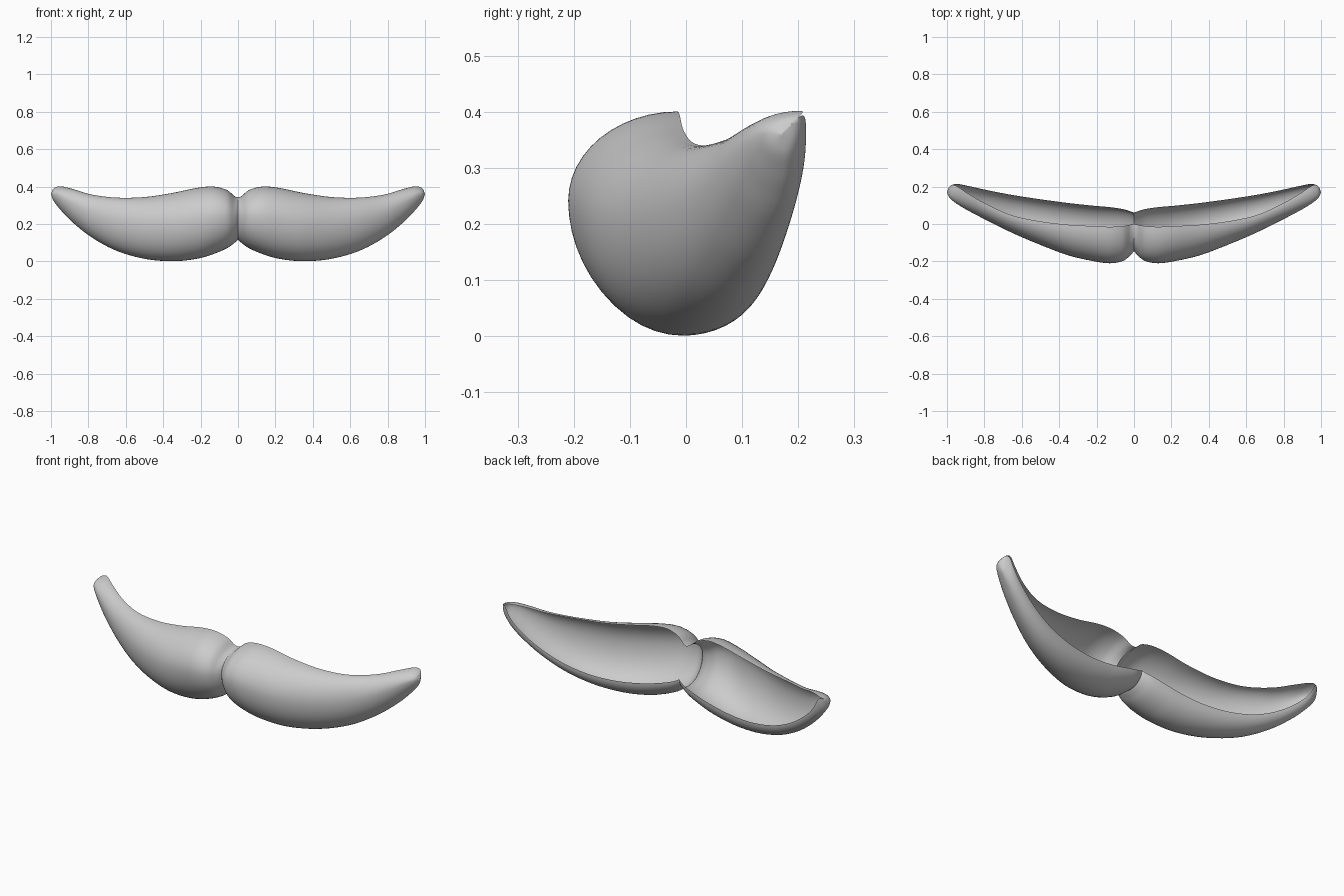
import bpy, bmesh, math

if "Cube" in bpy.data.objects:
    bpy.data.objects.remove(bpy.data.objects["Cube"])

# Stations along one wing: x, top z, bottom z, front y, rear (lower rim) y,
# top rim y, height fraction of the lower rim
STATIONS = [
    (0.00, .342, .115, -.145, .060, .000, .30),
    (0.02, .350, .098, -.168, .068, -.004, .29),
    (0.06, .382, .070, -.198, .080, -.011, .28),
    (0.13, .400, .040, -.210, .090, -.015, .27),
    (0.22, .393, .014, -.198, .098, -.011, .27),
    (0.35, .366, .001, -.168, .112, -.004, .27),
    (0.50, .344, .014, -.112, .132, .014, .27),
    (0.65, .341, .057, -.048, .155, .046, .28),
    (0.78, .357, .127, .016, .180, .102, .31),
    (0.88, .386, .205, .068, .202, .158, .38),
    (0.935, .400, .260, .100, .213, .195, .55),
    (0.965, .400, .295, .121, .212, .208, .90),
    (0.988, .388, .327, .143, .198, .198, 1.0),
    (1.00, .360, .360, .170, .170, .170, 1.0),
]
STEPS = 6      # rings between stations
ARC = 12       # points per quarter arc


def catmull(p0, p1, p2, p3, t):
    return [0.5 * (2 * b + (c - a) * t + (2 * a - 5 * b + 4 * c - d) * t * t
                   + (3 * b - a - 3 * c + d) * t ** 3)
            for a, b, c, d in zip(p0, p1, p2, p3)]


def section(s):
    """Open cross-section: top rim -> front -> underside -> lower rear rim."""
    x, zt, zb, yf, yb, yt, fr = s
    zf = zb + 0.56 * (zt - zb)
    zr = zb + fr * (zt - zb)
    ym = yf + 0.58 * (yb - yf)
    pts = []
    for i in range(ARC):
        a = math.pi / 2 * i / ARC
        pts.append((x, yt + (yf - yt) * math.sin(a), zf + (zt - zf) * math.cos(a)))
    for i in range(ARC):
        a = math.pi / 2 * i / ARC
        pts.append((x, ym + (yf - ym) * math.cos(a), zf + (zb - zf) * math.sin(a)))
    for i in range(ARC + 1):
        a = math.pi / 2 * i / ARC
        pts.append((x, ym + (yb - ym) * math.sin(a), zr + (zb - zr) * math.cos(a)))
    return pts


# Smoothly interpolated rings
rings = []
n = len(STATIONS)
for k in range(n - 1):
    p = [STATIONS[min(max(k + j, 0), n - 1)] for j in (-1, 0, 1, 2)]
    rings += [section(catmull(*p, i / STEPS)) for i in range(STEPS)]
rings.append(section(STATIONS[-1]))

# Open-backed wing shell
bm = bmesh.new()
grid = [[bm.verts.new(c) for c in ring] for ring in rings]
for r0, r1 in zip(grid, grid[1:]):
    for j in range(len(r0) - 1):
        bm.faces.new((r0[j], r0[j + 1], r1[j + 1], r1[j]))
bmesh.ops.remove_doubles(bm, verts=bm.verts, dist=0.0004)
bmesh.ops.recalc_face_normals(bm, faces=bm.faces)
if sum(f.normal.y * f.calc_area() for f in bm.faces) > 0:
    bmesh.ops.reverse_faces(bm, faces=bm.faces)
mesh = bpy.data.meshes.new("moustache")
bm.to_mesh(mesh)
bm.free()
moustache = bpy.data.objects.new("moustache", mesh)
bpy.context.collection.objects.link(moustache)

# Mirror to the other wing and smooth
mod = moustache.modifiers.new("mirror", 'MIRROR')
mod.use_axis[0] = True
mod.merge_threshold = 0.0005
bpy.context.view_layer.objects.active = moustache
moustache.select_set(True)
bpy.ops.object.shade_smooth_by_angle(angle=math.radians(60))
